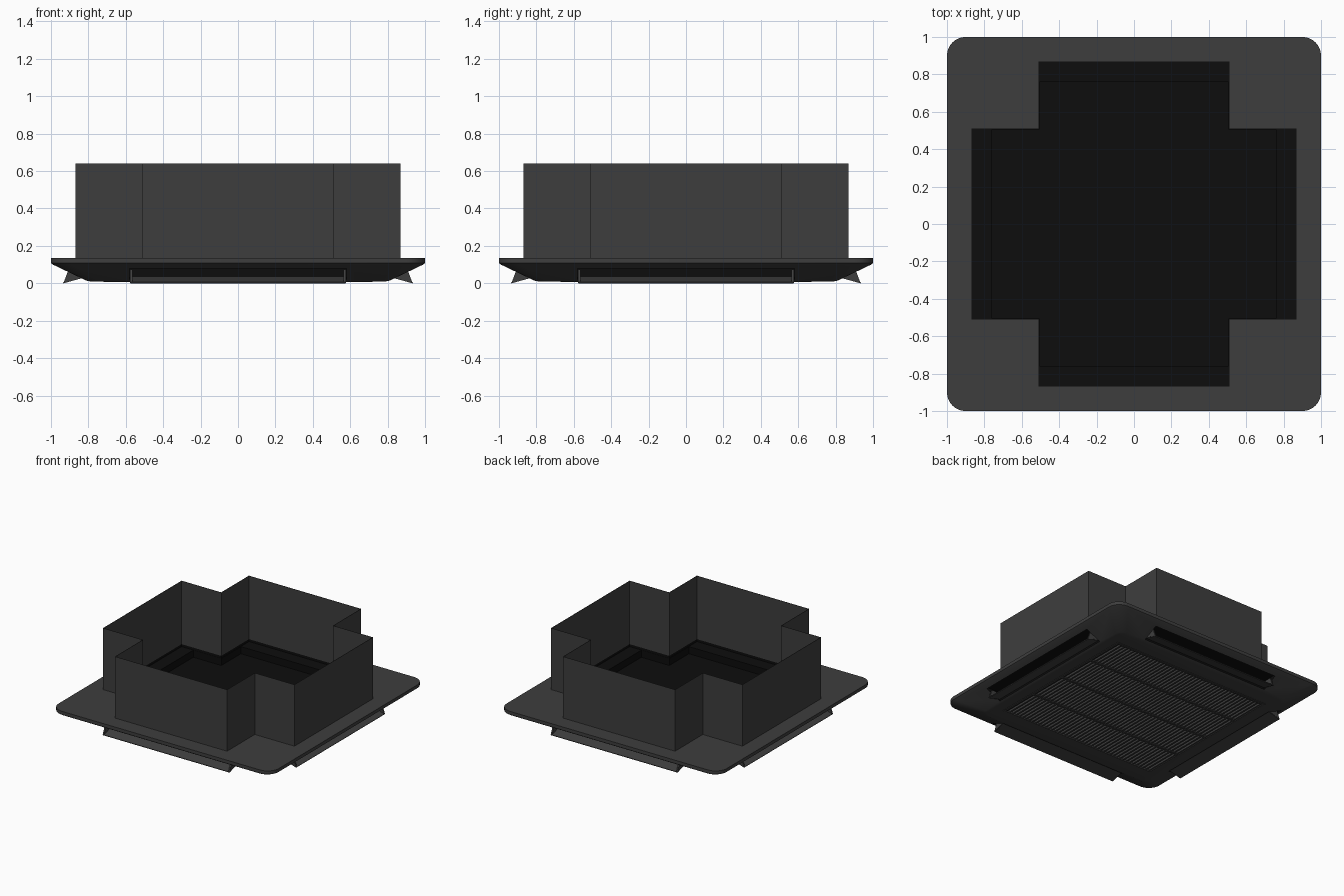
import bpy, bmesh, math
from mathutils import Matrix, Vector

if "Cube" in bpy.data.objects:
    bpy.data.objects.remove(bpy.data.objects["Cube"])


def mat(name, v):
    m = bpy.data.materials.new(name)
    m.diffuse_color = (v, v, v, 1)
    m.use_nodes = True
    m.node_tree.nodes["Principled BSDF"].inputs["Base Color"].default_value = m.diffuse_color
    return m


GREY = mat("charcoal grey", 0.048)
BLACK = mat("near black", 0.004)


def finish(name, bm, material):
    bmesh.ops.recalc_face_normals(bm, faces=bm.faces)
    me = bpy.data.meshes.new(name)
    bm.to_mesh(me)
    bm.free()
    me.materials.append(material)
    ob = bpy.data.objects.new(name, me)
    bpy.context.collection.objects.link(ob)
    return ob


def loft(bm, loops, caps=True):
    rings = [[bm.verts.new(p) for p in lp] for lp in loops]
    n = len(rings[0])
    for a, b in zip(rings, rings[1:]):
        for i in range(n):
            j = (i + 1) % n
            bm.faces.new((a[i], a[j], b[j], b[i]))
    if caps:
        bm.faces.new(rings[0])
        bm.faces.new(rings[-1])


def box(bm, x0, x1, y0, y1, z0, z1):
    pts = [(x0, y0), (x1, y0), (x1, y1), (x0, y1)]
    loft(bm, [[(x, y, z) for x, y in pts] for z in (z0, z1)])


def rounded(h, r, z, seg=8):
    out = []
    for k, (sx, sy) in enumerate([(1, 1), (-1, 1), (-1, -1), (1, -1)]):
        for i in range(seg + 1):
            a = math.pi / 2 * (k + i / seg)
            out.append((sx * (h - r) + r * math.cos(a), sy * (h - r) + r * math.sin(a), z))
    return out


def plus(a, b, z):
    return [(b, -a, z), (b, a, z), (a, a, z), (a, b, z), (-a, b, z), (-a, a, z),
            (-b, a, z), (-b, -a, z), (-a, -a, z), (-a, -b, z), (a, -b, z), (a, -a, z)]


def side_prism(bm, profile, y0, y1):
    # (x, z) profile extruded along y, repeated on all four sides
    for k in range(4):
        R = Matrix.Rotation(math.pi / 2 * k, 3, 'Z')
        loft(bm, [[R @ Vector((x, y, z)) for x, z in profile] for y in (y0, y1)])


def cut(ob, cutter):
    m = ob.modifiers.new("cut", 'BOOLEAN')
    m.operation = 'DIFFERENCE'
    m.solver = 'EXACT'
    m.material_mode = 'TRANSFER'
    m.object = cutter
    bpy.context.view_layer.objects.active = ob
    bpy.ops.object.modifier_apply(modifier=m.name)
    bpy.data.objects.remove(cutter)


A, B = 0.51, 0.87          # half width and reach of the cross-shaped housing
GX, GY = 0.71, 0.66        # half size of the grille

# ceiling panel with sloping underside
bm = bmesh.new()
loft(bm, [rounded(1, 0.1, 0.135), rounded(1, 0.1, 0.108), rounded(0.99, 0.1, 0.1),
          rounded(0.81, 0.06, 0.014), rounded(0.79, 0.05, 0.01)])
panel = finish("ceiling_panel", bm, GREY)

# cut the housing pit, its deeper middle, the grille recess and the air slots
bm = bmesh.new()
loft(bm, [plus(A - 0.002, B - 0.002, z) for z in (0.1, 0.3)])
cut(panel, finish("pit_cutter", bm, BLACK))
bm = bmesh.new()
loft(bm, [plus(A - 0.004, 0.76, z) for z in (0.042, 0.2)])
cut(panel, finish("deep_pit_cutter", bm, BLACK))
bm = bmesh.new()
box(bm, -GX, GX, -GY, GY, -0.1, 0.033)
cut(panel, finish("grille_cutter", bm, BLACK))
bm = bmesh.new()
side_prism(bm, [(0.82, -0.1), (0.945, -0.1), (0.945, 0.09), (0.82, 0.09)], -0.58, 0.58)
cut(panel, finish("slot_cutter", bm, BLACK))
bpy.ops.object.select_all(action='DESELECT')
panel.select_set(True)
bpy.context.view_layer.objects.active = panel
bpy.ops.object.shade_smooth_by_angle(angle=math.radians(20))

# open cross-shaped housing walls
bm = bmesh.new()
loft(bm, [plus(A, B, z) for z in (0.12, 0.64)], caps=False)
housing = finish("housing_walls", bm, GREY)
sol = housing.modifiers.new("thickness", 'SOLIDIFY')
sol.thickness = 0.004
sol.offset = -1

# grille slats
bm = bmesh.new()
N = 45
for i in range(N):
    x = -GX + 2 * GX * (i + 0.5) / N
    box(bm, x - 0.007, x + 0.007, -GY, GY, 0.012, 0.034)
finish("grille_slats", bm, GREY)

# grille frame and cross bars
bm = bmesh.new()
for s in (-1, 1):
    box(bm, s * GX - 0.01, s * GX + 0.01, -GY - 0.01, GY + 0.01, 0.006, 0.03)
    box(bm, -GX + 0.01, GX - 0.01, s * GY - 0.01, s * GY + 0.01, 0.006, 0.03)
for y in (-GY / 2, 0, GY / 2):
    box(bm, -GX, GX, y - 0.009, y + 0.009, 0.008, 0.03)
finish("grille_frame", bm, GREY)

# air flaps tilted out of the four slots, with triangular end brackets
bm = bmesh.new()
side_prism(bm, [(0.825, 0.03), (0.932, 0), (0.935, 0.006), (0.828, 0.037)], -0.575, 0.575)
finish("air_flaps", bm, GREY)
bm = bmesh.new()
for y in (-0.577, 0.565):
    side_prism(bm, [(0.84, 0.03), (0.933, 0.002), (0.905, 0.075), (0.85, 0.075)], y, y + 0.012)
finish("flap_brackets", bm, GREY)
